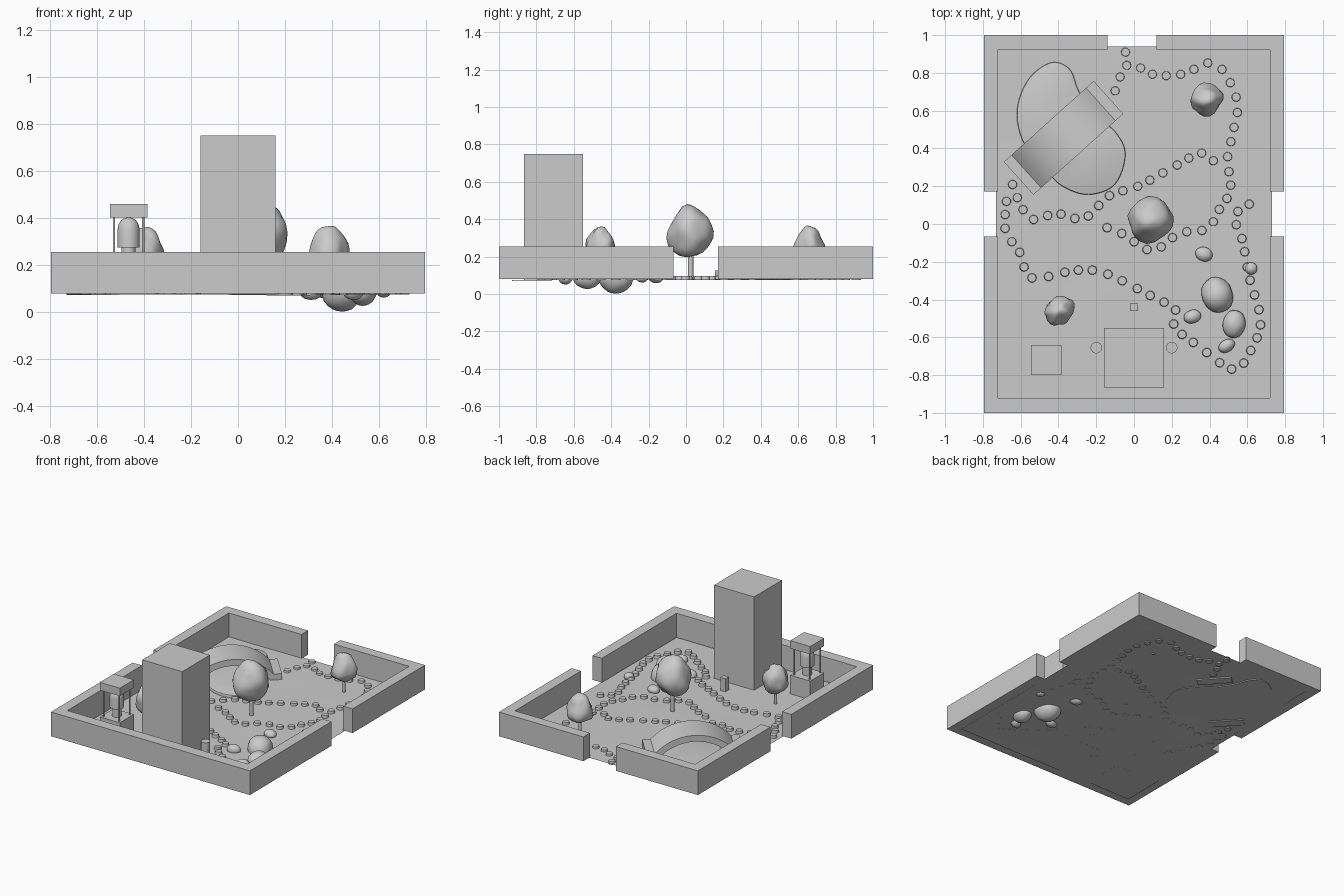
import bpy, bmesh, math, random
from mathutils import Vector, Matrix, noise

if "Cube" in bpy.data.objects:
    bpy.data.objects.remove(bpy.data.objects["Cube"])

random.seed(4)
G = 0.08  # ground level


def finish(name, bm, smooth=None):
    bmesh.ops.recalc_face_normals(bm, faces=bm.faces)
    me = bpy.data.meshes.new(name)
    bm.to_mesh(me)
    bm.free()
    ob = bpy.data.objects.new(name, me)
    bpy.context.collection.objects.link(ob)
    if smooth:
        bpy.ops.object.select_all(action='DESELECT')
        ob.select_set(True)
        bpy.context.view_layer.objects.active = ob
        bpy.ops.object.shade_smooth_by_angle(angle=math.radians(smooth))
    return ob


def box(name, x0, x1, y0, y1, z0, z1):
    bm = bmesh.new()
    m = Matrix.Translation(((x0 + x1) / 2, (y0 + y1) / 2, (z0 + z1) / 2))
    m = m @ Matrix.Diagonal((x1 - x0, y1 - y0, z1 - z0, 1))
    bmesh.ops.create_cube(bm, size=1, matrix=m)
    return finish(name, bm)


def cylinder(name, x, y, r, z0, z1, sides=24):
    bm = bmesh.new()
    bmesh.ops.create_cone(bm, cap_ends=True, segments=sides, radius1=r, radius2=r, depth=z1 - z0,
                          matrix=Matrix.Translation((x, y, (z0 + z1) / 2)))
    return finish(name, bm, 40)


def blob(name, loc, size, taper=0.0, lump=0.0, turn=0.0, seed=0):
    """Lumpy, tapered ellipsoid for foliage and boulders."""
    bm = bmesh.new()
    bmesh.ops.create_icosphere(bm, subdivisions=3, radius=1)
    rot = Matrix.Rotation(math.radians(turn), 3, 'Z')
    for v in bm.verts:
        p = v.co.copy()
        p *= 1 + lump * noise.noise(p * 1.5 + Vector((seed * 7.3, 1.7, 0)))
        k = 1 - taper * p.z
        v.co = rot @ Vector((p.x * size[0] * k, p.y * size[1] * k, p.z * size[2])) + Vector(loc)
    return finish(name, bm, 50)


def extrude_outline(name, pts, vec, smooth=None, bevel=0.0):
    bm = bmesh.new()
    f = bm.faces.new([bm.verts.new(p) for p in pts])
    r = bmesh.ops.extrude_face_region(bm, geom=[f])
    top = [v for v in r['geom'] if isinstance(v, bmesh.types.BMVert)]
    bmesh.ops.translate(bm, verts=top, vec=vec)
    if bevel:
        edges = [e for e in bm.edges if all(v in top for v in e.verts)]
        bmesh.ops.bevel(bm, geom=edges, offset=bevel, segments=2, affect='EDGES', profile=0.5)
    return finish(name, bm, smooth)


def spline(pts, closed, n=6):
    """Catmull-Rom curve through 2D points."""
    P = [Vector((x, y, 0)) for x, y in pts]
    m = len(P)
    get = (lambda i: P[i % m]) if closed else (lambda i: P[max(0, min(m - 1, i))])
    out = []
    for i in range(m if closed else m - 1):
        a, b, c, d = (get(i + k) for k in (-1, 0, 1, 2))
        for s in range(n):
            t = s / n
            out.append(0.5 * (2 * b + (c - a) * t + (2 * a - 5 * b + 4 * c - d) * t * t
                              + (3 * b - a - 3 * c + d) * t ** 3))
    return out if closed else out + [P[-1]]


# Slightly uneven ground sheet
bm = bmesh.new()
bmesh.ops.create_grid(bm, x_segments=12, y_segments=16, size=1)
for v in bm.verts:
    v.co = Vector((v.co.x * 0.73, v.co.y * 0.935 + 0.005, 0))
    v.co.z = 0.078 + 0.005 * v.co.y + 0.004 * noise.noise(v.co * 2)
finish("ground", bm, 40)

# Garden wall with gates at the back, left and right
T = 0.255
box("wall_front", -0.795, 0.795, -1, -0.92, G, T)
for s, side in ((-1, "left"), (1, "right")):
    xa, xb = sorted((s * 0.72, s * 0.795))
    box("wall_" + side + "_front", xa, xb, -0.92, -0.067, G, T)
    box("wall_" + side + "_back", xa, xb, 0.172, 0.925, G, T)
box("wall_back_left", -0.795, -0.14, 0.925, 1, G, T)
box("wall_back_right", 0.12, 0.795, 0.925, 1, G, T)

# Tower, the two posts beside it and the block in front
box("tower", -0.16, 0.16, -0.865, -0.55, 0.075, 0.75)
for s in (-1, 1):
    cylinder("tower_post", s * 0.2, -0.655, 0.03, 0.075, 0.18)
box("marker_block", -0.02, 0.02, -0.46, -0.42, 0.075, 0.17)

# Shrine: base, corner posts, roof and domed figure on a pedestal
cx, cy = -0.465, -0.72
box("shrine_base", cx - .08, cx + .08, cy - .08, cy + .08, 0.075, 0.21)
box("shrine_roof", cx - .08, cx + .08, cy - .08, cy + .08, 0.403, 0.46)
for sx in (-1, 1):
    for sy in (-1, 1):
        cylinder("shrine_post", cx + sx * .062, cy + sy * .062, 0.005, 0.21, 0.403, 10)
cylinder("shrine_pedestal", cx, cy, 0.03, 0.21, 0.278)
bm = bmesh.new()
profile = [(0, .275), (.047, .275), (.047, .35), (.043, .372), (.032, .39), (.016, .4), (0, .403)]
vs = [bm.verts.new((cx + r, cy, z)) for r, z in profile]
es = [bm.edges.new(p) for p in zip(vs, vs[1:])]
bmesh.ops.spin(bm, geom=vs + es, cent=(cx, cy, 0), axis=(0, 0, 1), angle=math.tau, steps=24)
bmesh.ops.remove_doubles(bm, verts=bm.verts, dist=1e-4)
finish("shrine_bell", bm, 40)

# Trees: name, position, crown size, crown centre height, taper
for i, (x, y, size, zc, taper) in enumerate([
        (0.09, 0.025, (0.117, 0.117, 0.138), 0.337, 0.12),
        (0.385, 0.66, (0.083, 0.078, 0.1), 0.265, 0.28),
        (-0.395, -0.46, (0.083, 0.07, 0.1), 0.263, 0.28)]):
    cylinder("tree_trunk", x, y, 0.014 if i == 0 else 0.01, 0.075, zc, 10)
    blob("tree_crown", (x, y, zc), size, taper, 0.2, 20 * i, i + 1)

# Pond
outline = [(-.62, .6), (-.56, .765), (-.44, .855), (-.34, .82), (-.29, .7), (-.21, .58), (-.1, .49),
           (-.045, .37), (-.1, .21), (-.24, .155), (-.38, .2), (-.48, .3), (-.585, .43)]
extrude_outline("pond", [(p.x, p.y, 0.076) for p in spline(outline, True)], (0, 0, 0.022), 40, 0.008)

# Arched bridge: side profile extruded across its width
def arc(half, base, peak, n=14):
    r = (half ** 2 + (peak - base) ** 2) / (2 * (peak - base))
    a = math.asin(half / r)
    return [(r * math.sin(t), peak - r + r * math.cos(t)) for t in
            (-a + 2 * a * i / n for i in range(n + 1))]

prof = [(-.32, G - .005), (-.32, .125)] + arc(.265, .125, .245) + [(.32, .125), (.32, G - .005)]
prof += arc(.25, G - .005, .2)[::-1]
bridge = extrude_outline("bridge", [(x, -.117, z) for x, z in prof], (0, .234, 0), 30)
bridge.location = (-.373, .456, 0)
bridge.rotation_euler.z = math.radians(42)

# Boulders sunk into the ground
for i, (x, y, rx, ry, rz, zc, turn) in enumerate([
        (.44, -.375, .083, .095, .087, .088, 20), (.53, -.53, .06, .075, .058, .086, -10),
        (.37, -.16, .047, .038, .03, .088, -20), (.31, -.49, .047, .036, .035, .086, 15),
        (.49, -.645, .047, .033, .035, .086, 30), (.62, -.235, .033, .032, .026, .088, 0)]):
    blob("boulder", (x, y, zc), (rx, ry, rz), 0, 0.06, turn, i + 10)

# Stepping stones spaced along the garden paths
paths = [
    [(-.1, .705), (-.03, .845), (.11, .79), (.26, .795), (.43, .85), (.545, .655), (.52, .47),
     (.495, .345), (.51, .18), (.44, .06), (.39, -.025), (.24, -.05), (.095, -.14), (-.065, -.05),
     (-.2, 0)],
    [(.42, .335), (.35, .375), (.215, .305), (.02, .2), (-.13, .15), (-.265, .03), (-.41, .055),
     (-.54, .025), (-.6, .1), (-.645, .215)],
    [(-.675, .12), (-.68, -.035), (-.605, -.15), (-.54, -.285), (-.31, -.245), (-.155, -.26),
     (.07, -.37), (.22, -.455), (.215, -.545), (.34, -.645), (.53, -.77), (.63, -.645), (.67, -.505),
     (.61, -.28), (.575, -.09), (.535, .03), (.59, .1), (.67, .1)],
    [(-.045, .91), (-.045, .9)],
]
bm = bmesh.new()
for path in paths:
    last = None
    for p in spline(path, False, 12):
        if last is None or (p - last).length >= 0.07:
            last = p
            m = Matrix.Translation((p.x, p.y, 0.086)) @ Matrix.Rotation(random.random(), 4, 'Z')
            bmesh.ops.create_cone(bm, cap_ends=True, segments=10, radius1=0.025, radius2=0.022,
                                  depth=0.022, matrix=m)
finish("stepping_stones", bm, 40)
